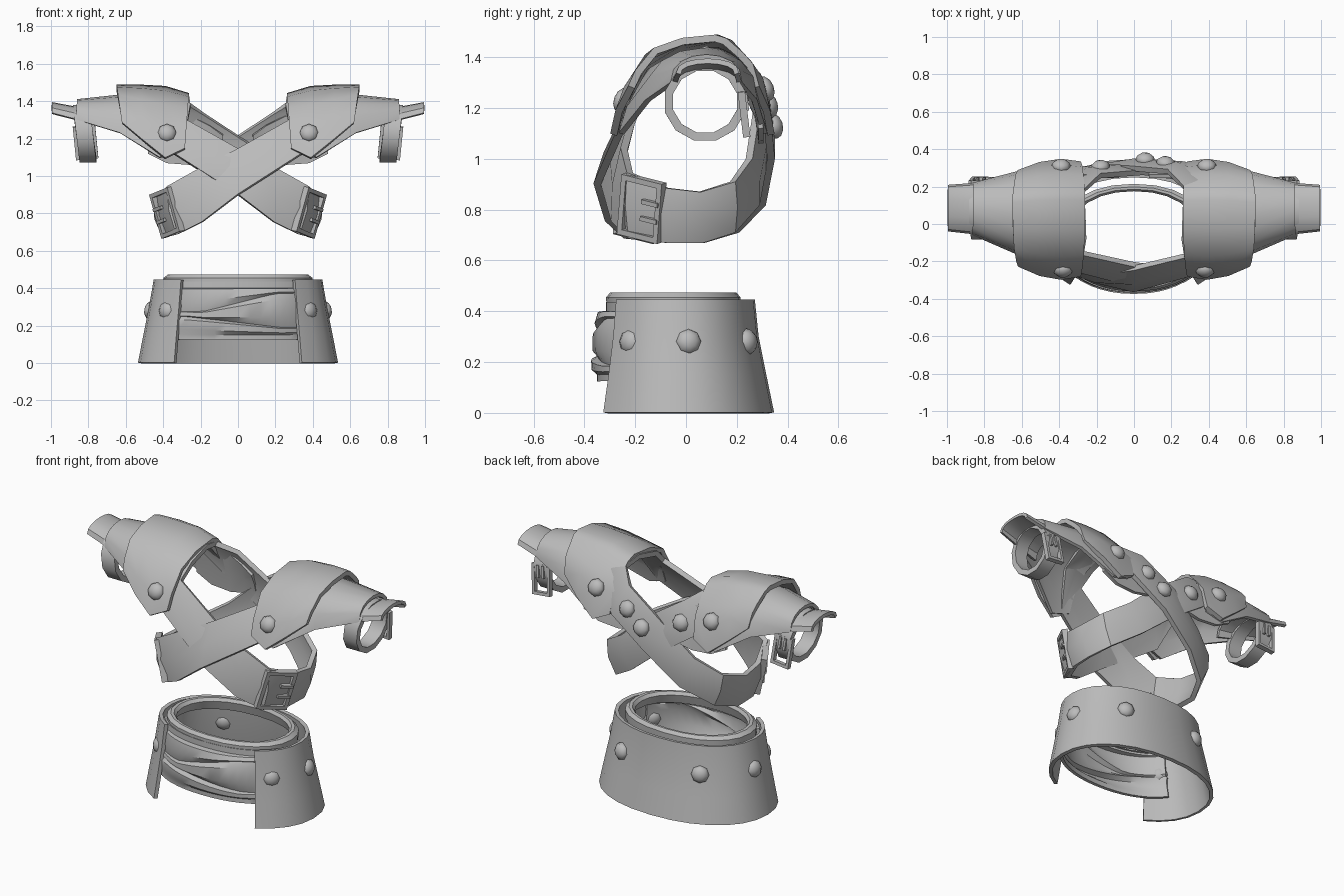
import bpy, bmesh, math
from mathutils import Vector, Matrix

cube = bpy.data.objects.get("Cube")
if cube:
    bpy.data.objects.remove(cube, do_unlink=True)

grey = bpy.data.materials.new("plain grey")
grey.use_nodes = True
grey.diffuse_color = (0.5, 0.5, 0.5, 1)
grey.node_tree.nodes["Principled BSDF"].inputs["Base Color"].default_value = (0.5, 0.5, 0.5, 1)


def finish(name, bm, thick=0, angle=35):
    """Turn a bmesh into a shaded object, thickened if asked."""
    bmesh.ops.recalc_face_normals(bm, faces=bm.faces)
    mesh = bpy.data.meshes.new(name)
    bm.to_mesh(mesh)
    bm.free()
    mesh.materials.append(grey)
    ob = bpy.data.objects.new(name, mesh)
    bpy.context.collection.objects.link(ob)
    bpy.ops.object.select_all(action='DESELECT')
    ob.select_set(True)
    bpy.context.view_layer.objects.active = ob
    if thick:
        mod = ob.modifiers.new("thickness", 'SOLIDIFY')
        mod.thickness = thick
        mod.offset = 0
        bpy.ops.object.modifier_apply(modifier=mod.name)
    bpy.ops.object.shade_smooth_by_angle(angle=math.radians(angle))


def loft(name, rows, thick=0, wrap_rows=False, wrap_cols=False):
    """Skin a grid of points, row by row."""
    bm = bmesh.new()
    grid = [[bm.verts.new(p) for p in row] for row in rows]
    n, m = len(grid), len(grid[0])
    for i in range(n if wrap_rows else n - 1):
        for j in range(m if wrap_cols else m - 1):
            a, b = grid[i], grid[(i + 1) % n]
            k = (j + 1) % m
            bm.faces.new((a[j], a[k], b[k], b[j]))
    finish(name, bm, thick)


def oval(z, rx, ry, cy, start, end, count):
    """Points along part of a level, slightly squared ellipse, angles in degrees."""
    pts = []
    for i in range(count + 1):
        t = math.radians(start + (end - start) * i / count)
        c, s = (math.copysign(abs(v) ** 0.92, v) for v in (math.cos(t), math.sin(t)))
        pts.append(Vector((rx * c, cy + ry * s, z)))
    return pts


def stud(name, centre, normal):
    bm = bmesh.new()
    turn = Vector(normal).to_track_quat('Z', 'Y').to_matrix().to_4x4()
    bmesh.ops.create_uvsphere(bm, u_segments=8, v_segments=6, radius=0.052,
                              matrix=Matrix.Translation(centre) @ turn @ Matrix.Diagonal((1, 1, 0.7, 1)))
    finish(name, bm, angle=60)


def buckle(name, centre, along, up, outward, length, height, bar):
    """Rectangular frame with two prongs."""
    along = Vector(along).normalized()
    normal = along.cross(Vector(up)).normalized()
    if normal.dot(Vector(outward)) < 0:
        normal.negate()
    up = normal.cross(along)
    axes = Matrix((along, up, normal)).transposed().to_4x4()
    frame = Matrix.Translation(centre) @ axes
    bm = bmesh.new()

    def block(x, y, z, sx, sy, sz):
        bmesh.ops.create_cube(bm, size=1, matrix=frame @ Matrix.Translation((x, y, z))
                              @ Matrix.Diagonal((sx, sy, sz, 1)))
    for s in (-1, 1):
        block(s * (length - bar) / 2, 0, 0, bar, height, bar * 1.6)
        block(0, s * (height - bar) / 2, 0, length, bar, bar * 1.6)
        block(length * 0.26, s * height * 0.14, bar * 0.7, length * 0.4, bar * 0.8, bar)
    finish(name, bm)


# Waist guard: flared band, open at the front
levels = [(0, 0.524, 0.362, -0.026, 52), (0.15, 0.495, 0.335, -0.03, 51),
          (0.3, 0.465, 0.31, -0.035, 50), (0.445, 0.44, 0.297, -0.037, 49)]
loft("waist_guard", [oval(*lv, -gap, 180 + gap, 22) for *lv, gap in levels], 0.022)


# Sash across the opening: rows follow two slanting creases
def sash_row(height, depth):
    flare = (0.43 - height(0)) / 0.3
    ry = 0.25 + 0.03 * flare
    row = oval(0, 0.41 + 0.04 * flare, ry, -0.045, 205, 335, 18)
    for p in row:
        front = -(p.y + 0.045) / ry
        p.y -= front ** 2 * (depth - 0.045 - ry)
        p.z = height(p.x)
    return row


def low_crease(x):
    return min(0.25, max(0.185, 0.215 - 0.13 * x))


def high_crease(x):
    return min(0.375, max(0.27, 0.32 + 0.27 * x))


sash = [(lambda x: 0.125, 0.34), (lambda x: 0.155, 0.342),
        (lambda x: 0.16 + 0.25 * (low_crease(x) - 0.16), 0.362),
        (lambda x: 0.16 + 0.75 * (low_crease(x) - 0.16), 0.365),
        (low_crease, 0.335),
        (lambda x: low_crease(x) + 0.3 * (high_crease(x) - low_crease(x)), 0.358),
        (lambda x: low_crease(x) + 0.8 * (high_crease(x) - low_crease(x)), 0.358),
        (high_crease, 0.335),
        (lambda x: 0.5 * high_crease(x) + 0.193, 0.35),
        (lambda x: 0.39, 0.34), (lambda x: 0.395, 0.308), (lambda x: 0.435, 0.305)]
loft("sash", [sash_row(h, d) for h, d in sash], 0.02)

# Rolled rim at the top
rim = [(0.4, 1.0), (0.455, 1.01), (0.473, 0.95), (0.473, 0.9), (0.455, 0.86), (0.4, 0.92)]
loft("waist_rim", [oval(z, 0.395 * k, 0.262 * k, -0.05, 0, 360, 24)[:-1] for z, k in rim],
     wrap_rows=True, wrap_cols=True)

# Crossed chest straps: upper and lower edge at each station round the body
upper = [(.27, -.17, 1.29), (0, -.235, 1.14), (-.2, -.265, 1.04), (-.37, -.24, .945), (-.43, -.08, .885),
         (-.44, .06, .87), (-.39, .2, .91), (-.25, .27, 1.0), (-.05, .3, 1.18), (.18, .28, 1.33),
         (.27, .19, 1.39), (.26, .08, 1.41), (.255, -.08, 1.37)]
lower = [(.36, -.25, 1.13), (0, -.35, .9), (-.19, -.305, .755), (-.32, -.235, .69), (-.385, -.08, .675),
         (-.39, .07, .675), (-.33, .2, .715), (-.17, .3, .82), (.05, .335, 1.0), (.27, .32, 1.15),
         (.45, .22, 1.36), (.45, .08, 1.43), (.43, -.12, 1.35)]
for s, name, inset in ((1, "left", 1), (-1, "right", 0.92)):
    rows = []
    for u, l in zip(upper, lower):
        u, l = (Vector((p[0] * s, p[1] * inset, p[2])) for p in (u, l))
        mid = (u + l) / 2
        bulge = Vector((mid.x, mid.y, 0)).normalized() * 0.018
        rows.append([u, mid + bulge, l])
    loft(name + "_chest_strap", rows, 0.03, wrap_rows=True)
    buckle(name + "_strap_buckle", (-.38 * s, -.19 * inset, .805), (-.11 * s, .18, -.045),
           (-.05 * s, 0, .22), (-s, -1, 0), 0.19, 0.245, 0.022)

# Shoulder armour and arm pieces, both sides
pad_profile = [(-.285, 1.1), (-.25, 1.22), (-.165, 1.385), (-.03, 1.46), (.13, 1.485),
               (.18, 1.46), (.26, 1.35), (.305, 1.27), (.335, 1.1)]


def pad_row(s, x, top, drop, spread, lean=0):
    """One cross-section of the pad; drop scales how far the hems hang, lean tucks them along x."""
    return [(s * (x + lean * (1.485 - z)), 0.05 + (y - 0.05) * spread, top - (1.485 - z) * drop)
            for y, z in pad_profile]


def arch(s, x, y0, y1, hem, top):
    """Open arch across y at one station along the arm."""
    pts = []
    for i in range(9):
        t = math.pi * (1 - i / 8)
        pts.append((s * x, (y0 + y1) / 2 + (y1 - y0) / 2 * math.cos(t), hem + (top - hem) * math.sin(t) ** 0.8))
    return pts


for s, side in ((1, "left"), (-1, "right")):
    loft(side + "_shoulder_pad", [pad_row(s, .265, 1.43, .74, .95, .05), pad_row(s, .39, 1.468, .97, 1),
                                  pad_row(s, .52, 1.475, .75, .94, -.04), pad_row(s, .65, 1.475, .5, .79, -.08)],
         0.028)
    # Flap hanging behind, under the strap
    flap = [(.08, 1.22, 1.11), (.15, 1.27, 1.08), (.25, 1.32, 1.06), (.38, 1.34, 1.07), (.48, 1.33, 1.12)]
    loft(side + "_back_flap", [[(s * x, .255, a), (s * x, .28, (a + b) / 2), (s * x, .295, b)]
                               for x, a, b in flap], 0.02)
    # Sleeve running out from under the pad
    loft(side + "_sleeve", [pad_row(s, .3, 1.395, .68, .87), pad_row(s, .42, 1.43, .86, .91),
                            arch(s, .63, -.15, .27, 1.23, 1.425), arch(s, .86, -.05, .21, 1.3, 1.4)], 0.022)
    loft(side + "_cuff", [arch(s, .7, -.07, .23, 1.27, 1.37), arch(s, .86, -.045, .21, 1.3, 1.36),
                          arch(s, .995, -.03, .2, 1.335, 1.385)], 0.02)

    # Arm band, leaning slightly inward at the bottom
    rows = []
    for dx in (-.045, .045):
        row = []
        for i in range(12):
            t = math.tau * (i + 0.5) / 12
            z = .142 * math.sin(t)
            row.append((s * (.82 + dx + .13 * z), .075 + .147 * math.cos(t), 1.225 + z))
        rows.append(row)
    loft(side + "_arm_band", rows, 0.034, wrap_cols=True)
    buckle(side + "_arm_buckle", (s * .815, .228, 1.18), (s * .1, -.12, 1), (1, 0, 0), (0, 1, 0),
           0.18, 0.12, 0.018)

    # Rivets on the pads and the waist guard
    stud(side + "_pad_front_stud", (s * .38, -.248, 1.23), (0, -1, .4))
    stud(side + "_pad_back_stud", (s * .39, .31, 1.275), (0, 1, .4))
    for i, (x, y) in enumerate(((.378, -.218), (.465, .01), (.265, .242))):
        stud(f"{side}_waist_stud_{i + 1}", (s * x, y, .28), (s * x / .22, (y + .035) / .1, .3))

# Rivets where the straps cross at the back
for i, (x, y, z) in enumerate(((.17, .325, 1.21), (.06, .345, 1.13), (-.18, .305, 1.21))):
    stud(f"back_strap_stud_{i + 1}", (x, y, z), (x, 1, .3))
